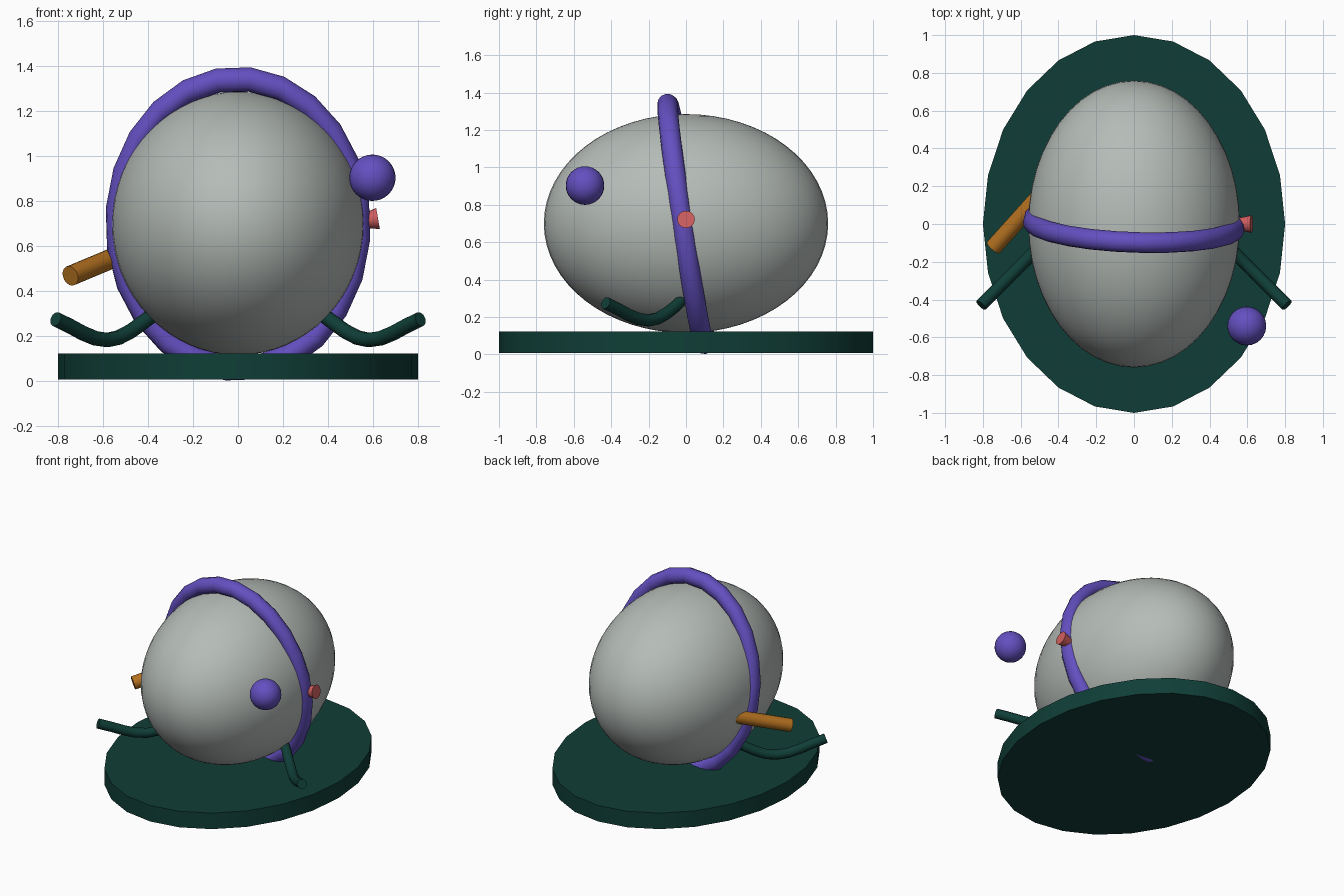
import bpy, bmesh, math
from mathutils import Vector, Matrix

if "Cube" in bpy.data.objects:
    bpy.data.objects.remove(bpy.data.objects["Cube"])


def material(name, rgb):
    m = bpy.data.materials.new(name)
    m.diffuse_color = (*rgb, 1)
    m.use_nodes = True
    m.node_tree.nodes["Principled BSDF"].inputs["Base Color"].default_value = m.diffuse_color
    return m


GREY = material("pale grey", (0.46, 0.50, 0.475))
GREEN = material("dark green", (0.005, 0.048, 0.038))
PURPLE = material("purple", (0.127, 0.08, 0.53))
ORANGE = material("orange", (0.456, 0.165, 0.0145))
PINK = material("coral pink", (0.62, 0.11, 0.11))


def finish(name, mat, bm):
    mesh = bpy.data.meshes.new(name)
    bmesh.ops.recalc_face_normals(bm, faces=bm.faces)
    bm.to_mesh(mesh)
    bm.free()
    mesh.materials.append(mat)
    ob = bpy.data.objects.new(name, mesh)
    bpy.context.collection.objects.link(ob)
    bpy.ops.object.select_all(action='DESELECT')
    ob.select_set(True)
    bpy.context.view_layer.objects.active = ob
    bpy.ops.object.shade_smooth_by_angle(angle=math.radians(40))
    return ob


def ellipsoid(name, mat, center, radii, u, v):
    bm = bmesh.new()
    bmesh.ops.create_uvsphere(bm, u_segments=u, v_segments=v, radius=1,
                              matrix=Matrix.Translation(center) @ Matrix.Diagonal((*radii, 1)))
    return finish(name, mat, bm)


def rod(name, mat, a, b, ra, rb, sides):
    a, b = Vector(a), Vector(b)
    turn = (b - a).to_track_quat('Z', 'Y').to_matrix().to_4x4()
    bm = bmesh.new()
    bmesh.ops.create_cone(bm, cap_ends=True, segments=sides, radius1=ra, radius2=rb,
                          depth=(b - a).length,
                          matrix=Matrix.Translation((a + b) / 2) @ turn)
    return finish(name, mat, bm)


def sweep(name, mat, points, radius, sides):
    """Capped tube through the points."""
    bm = bmesh.new()
    pts = [Vector(p) for p in points]
    rings = []
    for i, p in enumerate(pts):
        d = (pts[min(i + 1, len(pts) - 1)] - pts[max(i - 1, 0)]).normalized()
        side = d.cross(Vector((0, 0, 1))).normalized()
        up = side.cross(d)
        rings.append([bm.verts.new(p + radius * (side * math.cos(t) + up * math.sin(t)))
                      for t in (2 * math.pi * k / sides for k in range(sides))])
    for r, s in zip(rings, rings[1:]):
        for k in range(sides):
            n = (k + 1) % sides
            bm.faces.new((r[k], r[n], s[n], s[k]))
    bm.faces.new(rings[0])
    bm.faces.new(rings[-1])
    return finish(name, mat, bm)


# Oval base plate
bm = bmesh.new()
bmesh.ops.create_cone(bm, cap_ends=True, segments=24, radius1=1, radius2=1, depth=0.115,
                      matrix=Matrix.Translation((0, 0, 0.0645)) @ Matrix.Diagonal((0.8, 1, 1, 1))
                      @ Matrix.Rotation(math.pi / 2, 4, 'Z'))
finish("base_plate", GREEN, bm)

# Egg-shaped body
ellipsoid("body", GREY, (0, 0, 0.70), (0.56, 0.76, 0.585), 48, 32)

# Leaning oval hoop around the body
bm = bmesh.new()
MAJOR, MINOR, SIDES = 24, 12, 0.055
rings = []
for i in range(MAJOR):
    a = math.radians(5.8) + 2 * math.pi * i / MAJOR
    ring = []
    for k in range(MINOR):
        t = 2 * math.pi * k / MINOR
        r = 0.652 + SIDES * math.cos(t)
        ring.append(bm.verts.new((0.835 * r * math.sin(a), SIDES * math.sin(t), r * math.cos(a))))
    rings.append(ring)
for i in range(MAJOR):
    r, s = rings[i], rings[(i + 1) % MAJOR]
    for k in range(MINOR):
        n = (k + 1) % MINOR
        bm.faces.new((r[k], r[n], s[n], s[k]))
bm.transform(Matrix.Translation((0, 0, 0.698)) @ Matrix.Rotation(math.radians(-2), 4, 'Z')
             @ Matrix.Rotation(math.radians(8.6), 4, 'X'))
finish("hoop", PURPLE, bm)

# Floating ball
ellipsoid("ball", PURPLE, (0.597, -0.54, 0.903), (0.103,) * 3, 24, 16)

# Flared knob on the right
rod("side_knob", PINK, (0.53, 0, 0.706), (0.622, 0, 0.722), 0.027, 0.047, 16)

# Slanted peg on the left
rod("side_peg", ORANGE, (-0.745, -0.125, 0.467), (-0.48, 0.17, 0.578), 0.045, 0.045, 16)

# Mirrored curved arms
ARM = [(0.81, -0.43, 0.275), (0.745, -0.365, 0.243), (0.69, -0.31, 0.213), (0.635, -0.255, 0.19),
       (0.58, -0.2, 0.182), (0.53, -0.15, 0.193), (0.475, -0.1, 0.222), (0.42, -0.05, 0.262),
       (0.35, 0.0, 0.315)]
for side, sx in (("right", 1), ("left", -1)):
    sweep(side + "_arm", GREEN, [(sx * x, y, z) for x, y, z in ARM], 0.033, 10)
